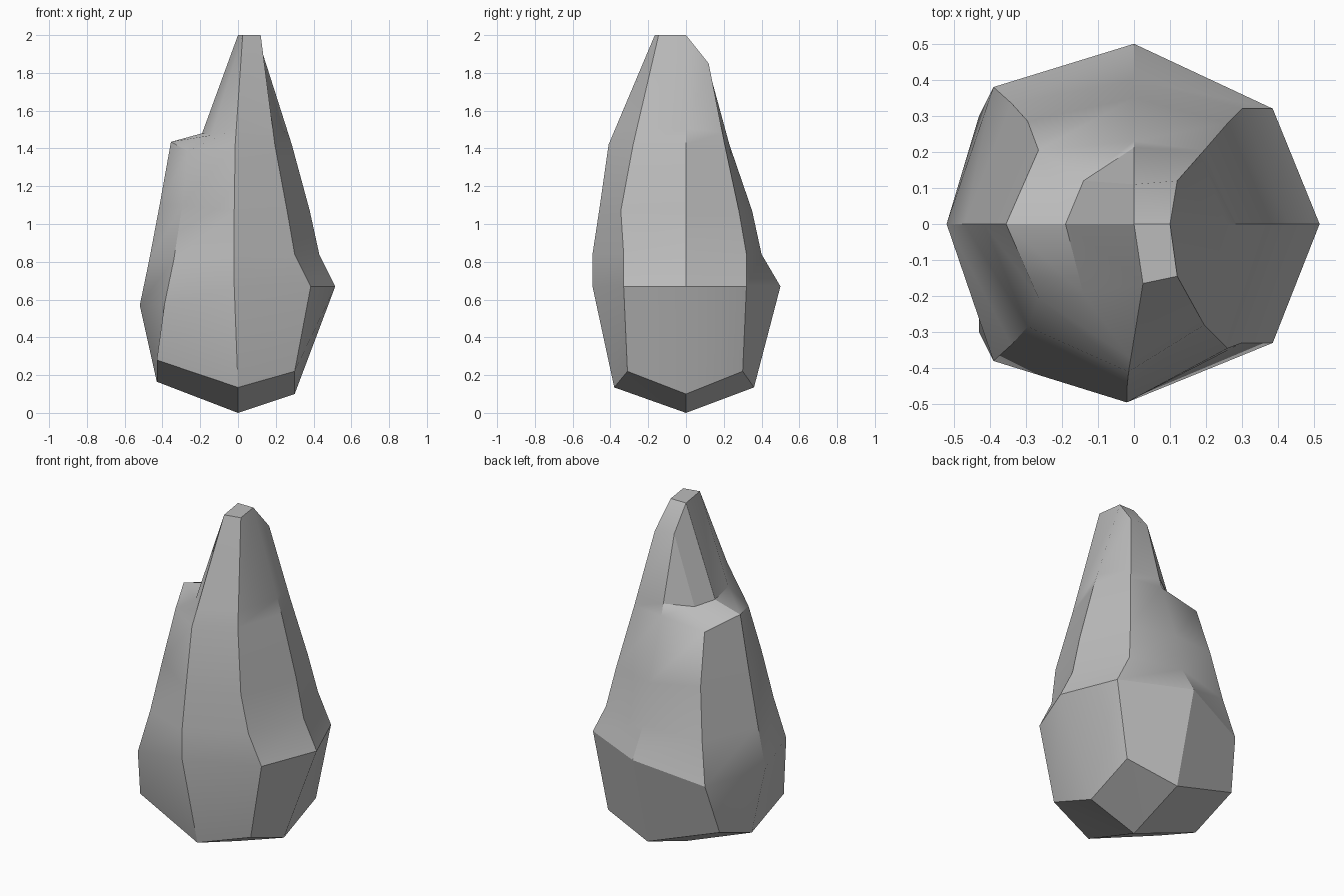
import bpy
import bmesh
from mathutils import Vector

default_cube = bpy.data.objects.get("Cube")
if default_cube:
    bpy.data.objects.remove(default_cube, do_unlink=True)


# One vertical ridge of the boulder: base, bulge, waist, chest, neck, ledge, tip
def ridge(across, depth, heights, ledge=None):
    def spread(value):
        return value if isinstance(value, list) else [value] * len(heights)

    points = [Vector(p) for p in zip(spread(across), spread(depth), heights)]
    if ledge is None:
        ledge = points[-2].lerp(points[-1], 0.15)
    points.insert(-1, Vector(ledge))
    return points


def levels(base, tip):
    return [base, 0.67, 0.84, 1.07, 1.42, tip]


def left_levels(base, neck, tip):
    return [base, 0.57, 0.81, 1.1, neck, tip]


# Ridge outlines shared by the front and back corners
right_corner = [0.30, 0.385, 0.30, 0.26, 0.195, 0.12]
left_corner = [-0.43, -0.39, -0.34, -0.295, -0.265]
left_depth = [0.30, 0.38, 0.335, 0.285, 0.205]

front = ridge([0, -0.02, -0.02, -0.02, -0.015, 0.025],
              [-0.38, -0.495, -0.495, -0.46, -0.41, -0.165], levels(0.135, 2))
front_right = ridge(right_corner,
                    [-0.31, -0.33, -0.33, -0.345, -0.28, -0.145], levels(0.22, 2))
right = ridge([0.30, 0.515, 0.43, 0.38, 0.285, 0.10], 0, levels(0.10, 2))
back_right = ridge(right_corner,
                   [0.30, 0.32, 0.32, 0.28, 0.205, 0.12], levels(0.22, 1.85))
back = ridge(0, [0.36, 0.50, 0.40, 0.35, 0.23, 0.11], levels(0.135, 1.86))


# Left corners end on a broken ledge, then run into the neighbouring tip
def ledge_corner(side, neighbour, ledge):
    tip = neighbour[-1]
    return ridge(left_corner + [tip.x], [side * d for d in left_depth] + [tip.y],
                 left_levels(0.28, 1.385, tip.z), ledge)


back_left = ledge_corner(1, back, (-0.14, 0.12, 1.47))
front_left = ledge_corner(-1, front, (-0.14, -0.195, 1.47))
left = ridge([-0.43, -0.52, -0.47, -0.415, -0.355, 0.0], 0,
             left_levels(0.165, 1.435, 2), (-0.19, 0, 1.48))

ridges = [front, front_right, right, back_right, back, back_left, left, front_left]

# Skin the ridges into one closed boulder
bm = bmesh.new()
columns = [[bm.verts.new(p) for p in points] for points in ridges]
foot = bm.verts.new((0, 0, 0))
for i, column in enumerate(columns):
    following = columns[(i + 1) % len(columns)]
    bm.faces.new((foot, following[0], column[0]))
    for k in range(len(column) - 1):
        bm.faces.new((column[k], following[k], following[k + 1], column[k + 1]))

# Flat crown in front, sloping crown behind
tips = [column[-1] for column in columns]
bm.faces.new((tips[0], tips[1], tips[2], tips[6], tips[7]))
bm.faces.new((tips[2], tips[3], tips[4], tips[5], tips[6]))
bmesh.ops.remove_doubles(bm, verts=bm.verts[:], dist=0.001)
bmesh.ops.recalc_face_normals(bm, faces=bm.faces[:])

mesh = bpy.data.meshes.new("boulder")
bm.to_mesh(mesh)
bm.free()
boulder = bpy.data.objects.new("boulder", mesh)
bpy.context.collection.objects.link(boulder)

# Plain grey stone
stone = bpy.data.materials.new("stone grey")
stone.use_nodes = True
grey = (0.5, 0.5, 0.5, 1)
stone.diffuse_color = grey
stone.node_tree.nodes["Principled BSDF"].inputs["Base Color"].default_value = grey
mesh.materials.append(stone)

bpy.ops.object.select_all(action="DESELECT")
boulder.select_set(True)
bpy.context.view_layer.objects.active = boulder
bpy.ops.object.shade_smooth_by_angle(angle=0.52)
